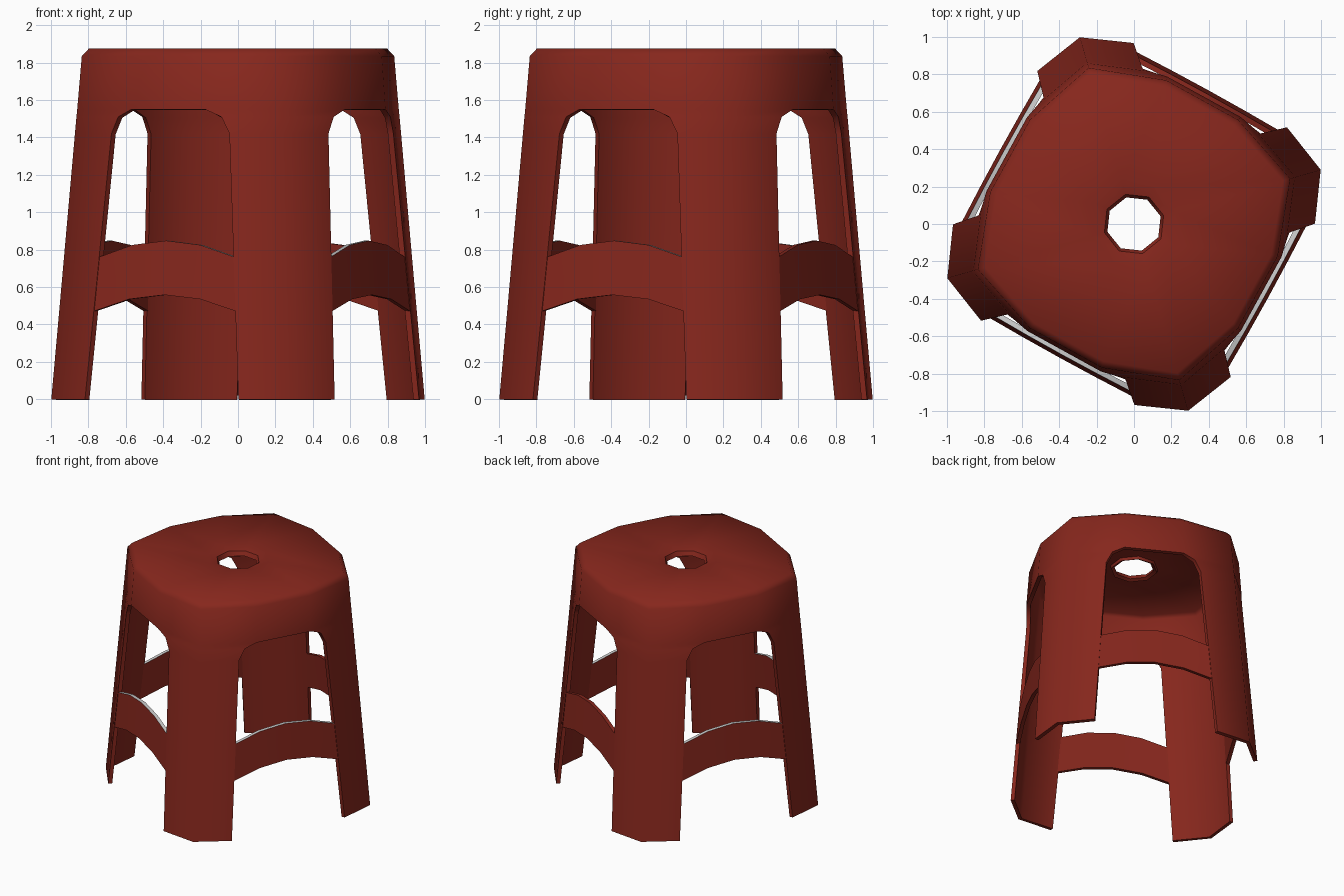
import bpy, bmesh, math
from mathutils import Matrix, Vector

if "Cube" in bpy.data.objects:
    bpy.data.objects.remove(bpy.data.objects["Cube"])

TURN = math.radians(-28.8)   # the stool stands turned on its axis


def material(name, col):
    m = bpy.data.materials.new(name)
    m.diffuse_color = (*col, 1)
    m.use_nodes = True
    m.node_tree.nodes["Principled BSDF"].inputs["Base Color"].default_value = m.diffuse_color
    return m


RED = material("red_plastic", (0.24, 0.02, 0.012))
GREY = material("pale_edge", (0.75, 0.75, 0.73))


def quarter(k):
    return Matrix.Rotation(TURN + k * math.pi / 2, 4, 'Z')


def finish(bm, name, mats):
    me = bpy.data.meshes.new(name)
    bm.to_mesh(me)
    bm.free()
    ob = bpy.data.objects.new(name, me)
    bpy.context.collection.objects.link(ob)
    for m in mats:
        me.materials.append(m)
    bpy.ops.object.select_all(action='DESELECT')
    bpy.context.view_layer.objects.active = ob
    ob.select_set(True)
    bpy.ops.object.shade_smooth_by_angle(angle=math.radians(50))
    return ob


# Body shell: four legs, seat band and seat in one thin moulded skin
# each level: height, corner offset, opening half width, side offset
levels = [
    (0.00, 0.735, 0.468, 0.847),
    (0.47, 0.704, 0.432, 0.815),
    (0.76, 0.685, 0.410, 0.795),
    (1.42, 0.642, 0.360, 0.750),
    (1.51, 0.636, 0.315, 0.757),
    (1.55, 0.633, 0.225, 0.776),
    (1.835, 0.615, 0.220, 0.756),
    (1.875, 0.587, 0.210, 0.722),
]
OPEN_TOP = 5                 # level where the side openings end

bm = bmesh.new()
rows = []
for z, c, w, y in levels:
    row = []
    for k in range(4):
        for p in ((c, c, z), (w, y, z), (-w, y, z)):
            row.append(bm.verts.new(quarter(k) @ Vector(p)))
    rows.append(row)
for i in range(len(rows) - 1):
    lo, hi = rows[i], rows[i + 1]
    for j in range(12):
        if j % 3 == 1 and i < OPEN_TOP:
            continue
        n = (j + 1) % 12
        bm.faces.new((lo[j], lo[n], hi[n], hi[j]))

# Seat surface running into an eight-sided sunken hole
rings = []
for r, z in ((0.23, 1.873), (0.165, 1.86), (0.148, 1.825)):
    rings.append([bm.verts.new(quarter(0) @ Vector((
        r * math.cos(math.pi / 4 * (i + 1)), r * math.sin(math.pi / 4 * (i + 1)), z)))
        for i in range(8)])
rim, inner = rows[-1], rings[0]
for k in range(4):
    a, b, c, d = (rim[(3 * k + i) % 12] for i in range(4))
    h0, h1, h2 = (inner[(2 * k + i) % 8] for i in range(3))
    bm.faces.new((a, b, h1, h0))
    bm.faces.new((b, c, h1))
    bm.faces.new((c, d, h2, h1))
for o, n in zip(rings, rings[1:]):
    for j in range(8):
        m = (j + 1) % 8
        bm.faces.new((o[j], o[m], n[m], n[j]))

body = finish(bm, "stool_body", [RED])
sol = body.modifiers.new("wall", 'SOLIDIFY')
sol.thickness = 0.03
sol.offset = -1
bpy.ops.object.modifier_apply(modifier="wall")
bpy.ops.object.shade_smooth_by_angle(angle=math.radians(50))

# Arched stretchers between neighbouring legs
# each station: fraction of half width, rise of the arch
arch = [(-1, 0), (-0.5, 0.065), (0, 0.088), (0.5, 0.065), (1, 0)]
for k, side in enumerate(("back", "left", "front", "right")):
    bm = bmesh.new()
    sections = []
    for u, rise in arch:
        bulge = 0.006 * (1 - u * u)
        sec = [(u * 0.436, 0.812 + bulge, 0.47 + rise),
               (u * 0.414, 0.792 + bulge, 0.76 + rise),
               (u * 0.414, 0.764 + bulge, 0.76 + rise),
               (u * 0.436, 0.784 + bulge, 0.47 + rise)]
        sections.append([bm.verts.new(quarter(k) @ Vector(p)) for p in sec])
    for s, t in zip(sections, sections[1:]):
        for j in range(4):
            n = (j + 1) % 4
            f = bm.faces.new((s[j], s[n], t[n], t[j]))
            # pale upper edge on every stretcher but the back one
            f.material_index = 1 if j == 1 and k != 0 else 0
    bm.faces.new(sections[0])
    bm.faces.new(sections[-1][::-1])
    bmesh.ops.recalc_face_normals(bm, faces=bm.faces)
    finish(bm, side + "_stretcher", [RED, GREY])
